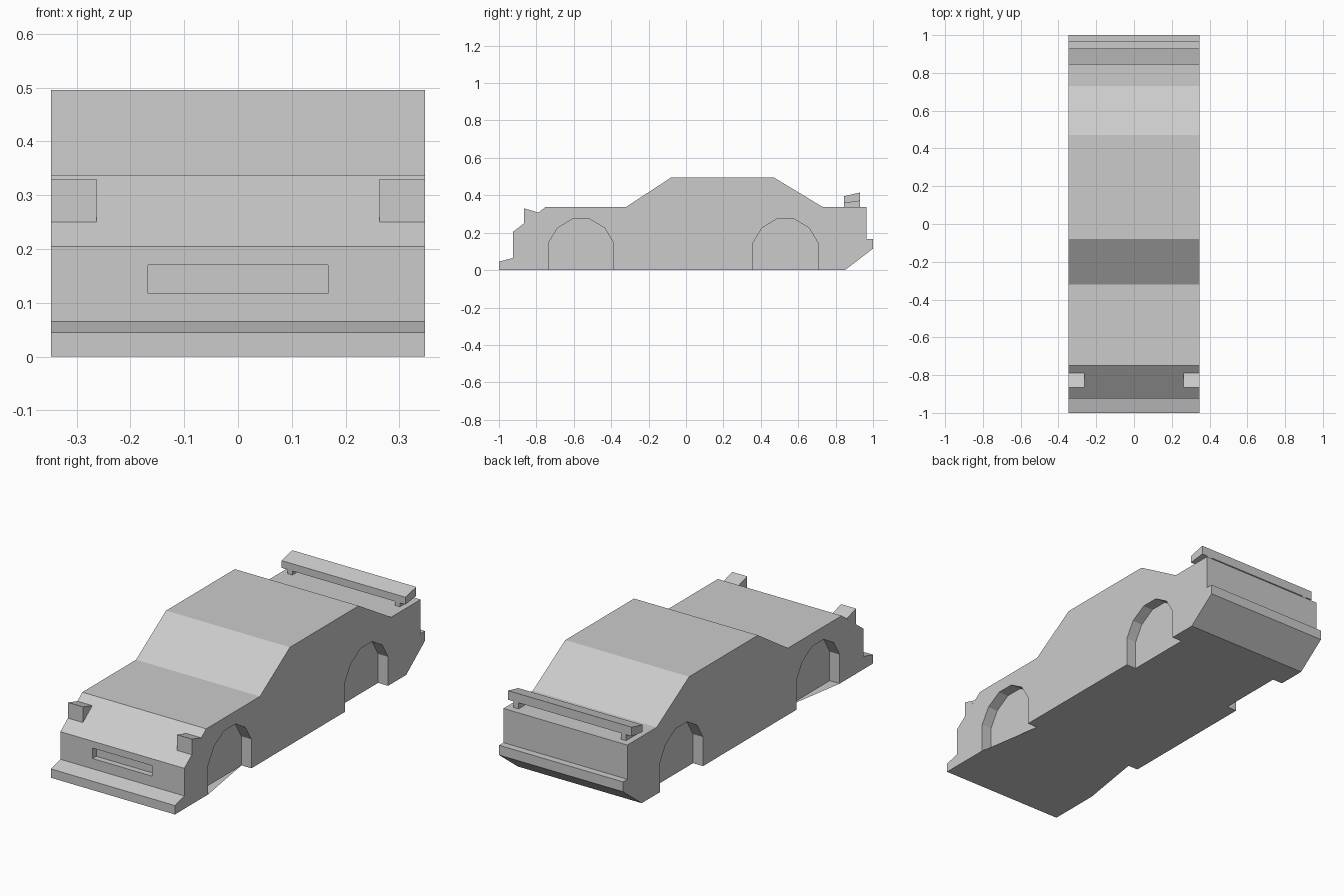
import bpy, bmesh

if "Cube" in bpy.data.objects:
    bpy.data.objects.remove(bpy.data.objects["Cube"])

W = 0.347          # half width of the body
DEPTH = 0.056      # depth of the wheel arches


def extrude_profile(name, pts, x0, x1):
    """Extrude a (y, z) outline along x from x0 to x1."""
    bm = bmesh.new()
    face = bm.faces.new([bm.verts.new((x0, y, z)) for y, z in pts])
    ext = bmesh.ops.extrude_face_region(bm, geom=[face])
    verts = [v for v in ext["geom"] if isinstance(v, bmesh.types.BMVert)]
    bmesh.ops.translate(bm, verts=verts, vec=(x1 - x0, 0, 0))
    bmesh.ops.recalc_face_normals(bm, faces=bm.faces)
    mesh = bpy.data.meshes.new(name)
    bm.to_mesh(mesh)
    bm.free()
    obj = bpy.data.objects.new(name, mesh)
    bpy.context.collection.objects.link(obj)
    return obj


def box_profile(y0, y1, z0, z1):
    return [(y0, z0), (y1, z0), (y1, z1), (y0, z1)]


def cut(target, cutter):
    """Subtract the cutter, then remove it."""
    mod = target.modifiers.new("cut", 'BOOLEAN')
    mod.operation = 'DIFFERENCE'
    mod.solver = 'EXACT'
    mod.object = cutter
    bpy.context.view_layer.objects.active = target
    bpy.ops.object.modifier_apply(modifier=mod.name)
    bpy.data.objects.remove(cutter)


def mirror_x(obj):
    obj.modifiers.new("mirror", 'MIRROR').use_clip = False
    return obj


# Body: one side outline, full width
body = extrude_profile("body", [
    (-1, 0), (-1, 0.045), (-0.925, 0.065), (-0.925, 0.205), (-0.75, 0.338),
    (-0.32, 0.338), (-0.08, 0.495), (0.47, 0.495), (0.73, 0.338),
    (0.965, 0.338), (0.965, 0.165), (1, 0.165), (1, 0.115), (0.85, 0)], -W, W)

# Wheel arches: half outline mirrored about each axle centre
half = [(0.173, -0.1), (0.173, 0.147), (0.126, 0.225), (0.046, 0.273)]
for centre in (-0.561, 0.532):
    arch = [(centre + y, z) for y, z in half]
    arch += [(centre - y, z) for y, z in reversed(half)]
    for side in (-1, 1):
        cut(body, extrude_profile("arch_cutter", arch,
                                  side * (W - DEPTH), side * (W + 0.1)))

# Front air intake
cut(body, extrude_profile("intake_cutter", box_profile(-1.0, -0.895, 0.117, 0.17),
                          -0.167, 0.167))

# Floor slivers that run diagonally under the front arches
mesh = bpy.data.meshes.new("front_floor_corner")
mesh.from_pydata([(W, -0.734, 0), (W - DEPTH, -0.388, 0), (W - DEPTH, -0.734, 0)],
                 [], [(0, 2, 1)])
floor = bpy.data.objects.new("front_floor_corner", mesh)
bpy.context.collection.objects.link(floor)
mirror_x(floor)

# Raised headlights
mirror_x(extrude_profile("headlight", [(-0.865, 0.25), (-0.865, 0.33), (-0.79, 0.308)],
                         0.263, W))

# Rear spoiler wing and its supports
extrude_profile("spoiler_wing", [(0.845, 0.358), (0.93, 0.369), (0.93, 0.415),
                                 (0.845, 0.395)], -W, W)
mirror_x(extrude_profile("spoiler_support", [(0.845, 0.338), (0.93, 0.338),
                                             (0.93, 0.369), (0.845, 0.358)],
                         0.287, 0.315))
